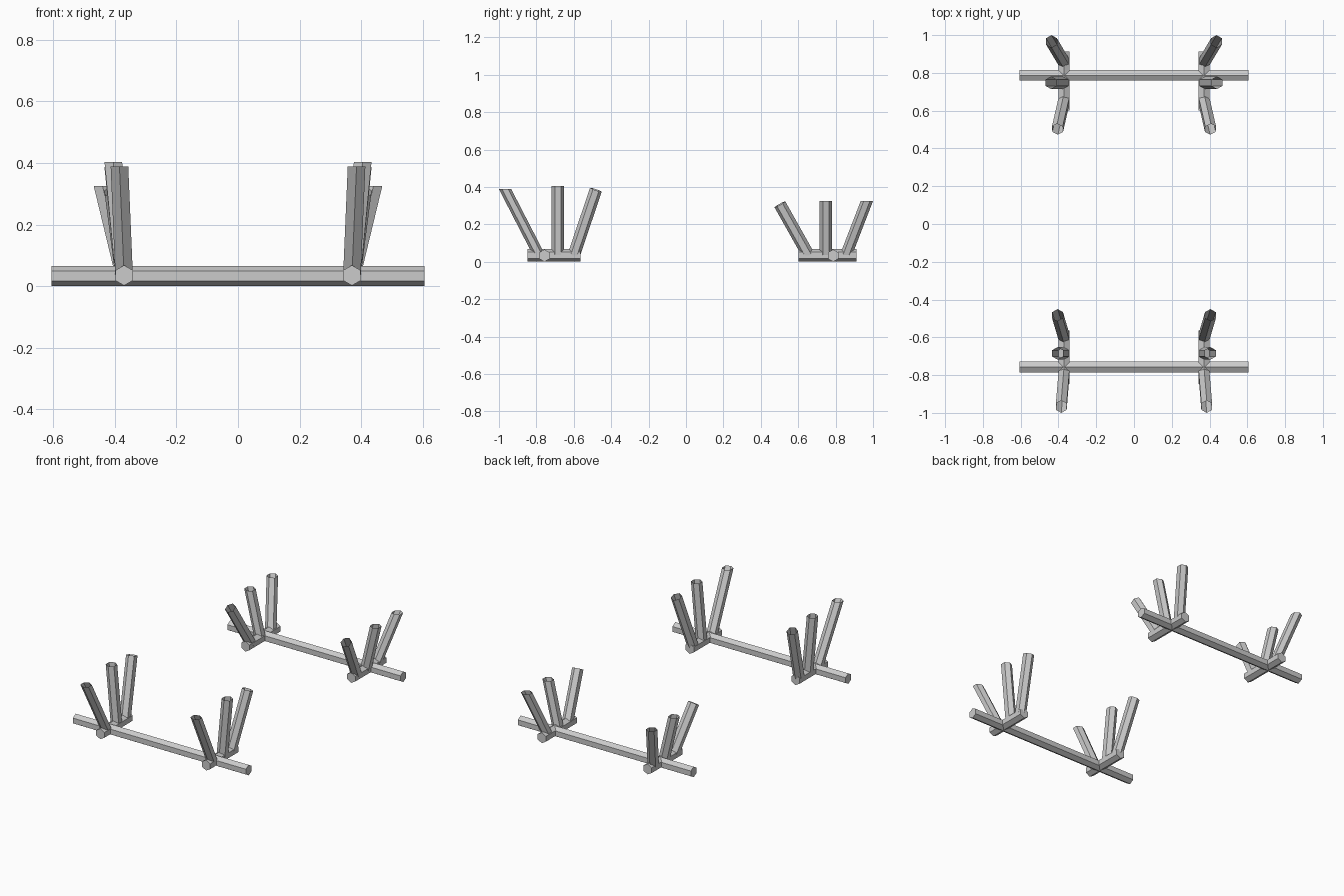
import bpy, bmesh
from math import sin, cos, pi
from mathutils import Vector

if "Cube" in bpy.data.objects:
    bpy.data.objects.remove(bpy.data.objects["Cube"])

R = 0.033  # hexagon radius shared by all rails


def hex_rod(name, start, end, u, v, capped=True):
    """Six-sided rod from start to end; first corner points along u."""
    bm = bmesh.new()
    rings = []
    for c in (Vector(start), Vector(end)):
        rings.append([bm.verts.new(c + R * (cos(i * pi / 3) * u + sin(i * pi / 3) * v))
                      for i in range(6)])
    a, b = rings
    for i in range(6):
        j = (i + 1) % 6
        bm.faces.new((a[i], a[j], b[j], b[i]))
    bm.faces.new(a[::-1])
    if capped:
        bm.faces.new(b)
    bmesh.ops.recalc_face_normals(bm, faces=bm.faces)
    # open rods: make sure sides face outward
    side = bm.faces[:][0]
    if side.normal.dot(side.calc_center_median() - (Vector(start) + Vector(end)) / 2) < 0:
        bmesh.ops.reverse_faces(bm, faces=bm.faces[:])
    mesh = bpy.data.meshes.new(name)
    bm.to_mesh(mesh)
    bm.free()
    obj = bpy.data.objects.new(name, mesh)
    bpy.context.collection.objects.link(obj)


X, Y, Z = Vector((1, 0, 0)), Vector((0, 1, 0)), Vector((0, 0, 1))

# posts: base y, top (x, y, z), end cut square to the post
ends = {
    "front": dict(y=-0.757, foot=(-0.847, -0.565), posts=[
        (-0.785, (0.385, -0.967, 0.388), False),
        (-0.685, (0.405, -0.685, 0.404), False),
        (-0.600, (0.405, -0.482, 0.385), True)]),
    "back": dict(y=0.787, foot=(0.602, 0.912), posts=[
        (0.655, (0.405, 0.502, 0.307), True),
        (0.748, (0.440, 0.748, 0.325), False),
        (0.855, (0.437, 0.967, 0.325), False)]),
}

for end, d in ends.items():
    # long cross rail
    hex_rod(end + "_cross_rail", (-0.605, d["y"], R), (0.605, d["y"], R), Z, Y)
    for side, s in (("right", 1), ("left", -1)):
        # short foot rail
        y0, y1 = d["foot"]
        hex_rod(f"{end}_{side}_foot_rail", (s * 0.37, y0, 0.035), (s * 0.37, y1, 0.035), Z, X)
        # three leaning posts, hollow at the top
        for n, (yb, (tx, ty, tz), square) in enumerate(d["posts"], 1):
            base, top = Vector((s * 0.37, yb, 0.035)), Vector((s * tx, ty, tz))
            u, v = Y, X
            if square:
                axis = (top - base).normalized()
                u = (Y - axis * axis.y).normalized()
                v = axis.cross(u)
            hex_rod(f"{end}_{side}_post_{n}", base, top, u, v, capped=False)
